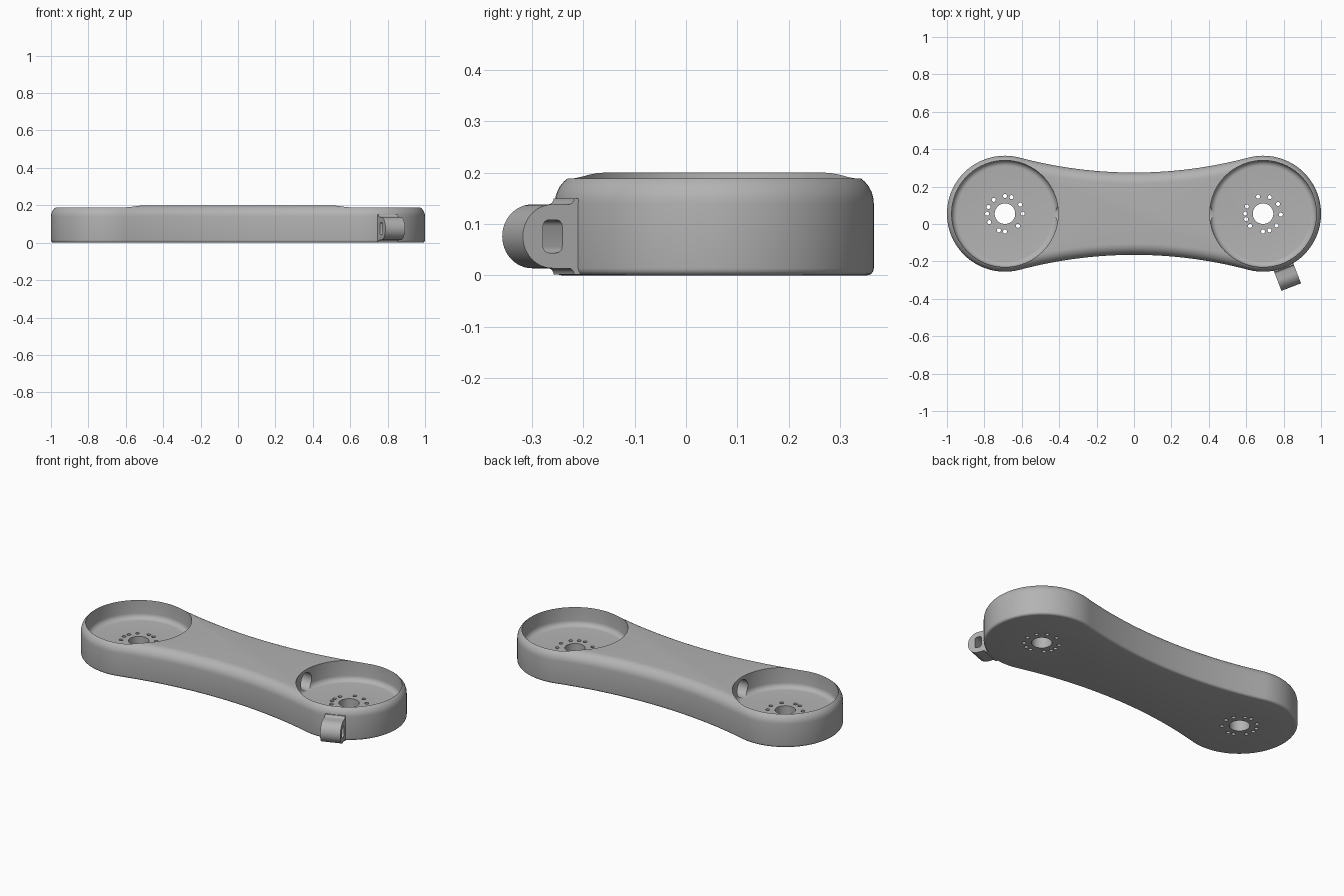
import bpy, bmesh
from math import sin, cos, pi, radians, hypot, atan2, sqrt
from mathutils import Matrix, Vector

cube = bpy.data.objects.get("Cube")
if cube:
    bpy.data.objects.remove(cube)

grey = bpy.data.materials.new("plain_grey")
grey.use_nodes = True
grey.diffuse_color = (0.45, 0.45, 0.45, 1)
grey.node_tree.nodes["Principled BSDF"].inputs["Base Color"].default_value = grey.diffuse_color

CX, CY = 0.69, 0.055              # end centres
R_END, WAIST, HEIGHT = 0.31, 0.22, 0.2
R_POCKET, FLOOR = 0.285, 0.08
R_SIDE = (CX**2 + WAIST**2 - R_END**2) / (2 * (R_END - WAIST))   # concave side arc
SIDE_Y = WAIST + R_SIDE


def loft(name, rings):
    """Closed solid through a list of equal-length point rings."""
    bm = bmesh.new()
    loops = [[bm.verts.new(p) for p in ring] for ring in rings]
    n = len(loops[0])
    for a, b in zip(loops, loops[1:]):
        for i in range(n):
            j = (i + 1) % n
            bm.faces.new((a[i], a[j], b[j], b[i]))
    bm.faces.new(loops[0])
    bm.faces.new(loops[-1])
    bmesh.ops.recalc_face_normals(bm, faces=bm.faces)
    mesh = bpy.data.meshes.new(name)
    bm.to_mesh(mesh)
    bm.free()
    mesh.materials.append(grey)
    ob = bpy.data.objects.new(name, mesh)
    bpy.context.collection.objects.link(ob)
    return ob


def lathe(name, profile, centre, segments):
    """Solid of revolution from (radius, z) points."""
    return loft(name, [[(centre[0] + r * cos(2 * pi * i / segments),
                         centre[1] + r * sin(2 * pi * i / segments), z)
                        for i in range(segments)] for r, z in profile])


def outline(inset, z):
    """Dog-bone outline, drawn in by inset."""
    tangent = atan2(SIDE_Y, -CX)
    pts = []
    for side in (1, -1):
        for i in range(73):                           # round end
            a = -tangent + 2 * tangent * i / 72
            r = R_END - inset
            pts.append((side * (CX + r * cos(a)), CY + side * r * sin(a), z))
        half = atan2(CX, SIDE_Y)
        for i in range(1, 32):                        # concave side
            a = half - 2 * half * i / 32
            r = R_SIDE + inset
            pts.append((side * r * sin(a), CY + side * (SIDE_Y - r * cos(a)), z))
    return pts


def cut(ob, cutters):
    """Subtract the cutters for good, then remove them."""
    for c in cutters:
        mod = ob.modifiers.new("cut", 'BOOLEAN')
        mod.operation, mod.solver, mod.object = 'DIFFERENCE', 'EXACT', c
    graph = bpy.context.evaluated_depsgraph_get()
    mesh = bpy.data.meshes.new_from_object(ob.evaluated_get(graph))
    ob.modifiers.clear()
    ob.data = mesh
    for c in cutters:
        bpy.data.objects.remove(c)


def smooth(ob):
    bpy.ops.object.select_all(action='DESELECT')
    ob.select_set(True)
    bpy.context.view_layer.objects.active = ob
    bpy.ops.object.shade_smooth_by_angle(angle=radians(32))


# Arm body with small lower and large upper rounding
low, top, steps = 0.014, 0.06, 8
rings = []
for i in range(5):
    a = pi / 2 * i / 4
    rings.append(outline(low * (1 - sin(a)), low * (1 - cos(a))))
for i in range(steps + 1):
    a = pi / 2 * i / steps
    rings.append(outline(top * (1 - cos(a)), HEIGHT - top + top * sin(a)))
body = loft("arm_body", rings)

# Pockets with a rounded floor edge, centre holes and rings of small holes
fillet = 0.03
pocket_profile = [(R_POCKET - fillet * (1 - sin(a)), FLOOR + fillet * (1 - cos(a)))
                  for a in (pi / 2 * i / 6 for i in range(7))] + [(R_POCKET, 0.3)]
hole_angles = {
    -1: (90, 68, 31, 0, -43, -90, -110, -152, 180, 158, 129),
    1: (106, 68, 33, -3, -41, -69, -90, -137, -162, 180, 156),
}
cutters = []
for side, angles in hole_angles.items():
    centre = (side * CX, CY)
    cutters.append(lathe("pocket_cutter", pocket_profile, centre, 96))
    cutters.append(lathe("hole_cutter", [(0.055, -0.1), (0.055, 0.15)], centre, 40))
    for deg in angles:
        a = radians(deg)
        spot = (centre[0] + 0.095 * cos(a), centre[1] + 0.095 * sin(a))
        cutters.append(lathe("pin_cutter", [(0.011, -0.1), (0.011, 0.15)], spot, 14))

# Cable bore joining the two pockets
bore = [[(x, CY + 0.05 * cos(2 * pi * i / 32), 0.132 + 0.05 * sin(2 * pi * i / 32))
         for i in range(32)] for x in (-0.5, 0.5)]
cutters.append(loft("bore_cutter", bore))
cut(body, cutters)
smooth(body)

# Cable loop: rounded tab standing out from the end wall, with a slot through it
direction = radians(-69)
frame = Matrix.Translation((CX, CY, 0.076)) @ Matrix.Rotation(direction, 4, 'Z')


def slab(name, profile, half_width):
    return loft(name, [[frame @ Vector((r, w, z)) for r, z in profile]
                       for w in (-half_width, half_width)])


tab = [(0.358 + 0.062 * cos(a), 0.062 * sin(a))
       for a in (-pi / 2 + pi * i / 24 for i in range(25))]
flare = [(0.325 - 0.012 * sin(a), 0.062 + 0.012 * (1 - cos(a)))
         for a in (pi / 2 * i / 4 for i in range(5))] + [(0.295, 0.074)]
tab += flare + [(r, -z) for r, z in reversed(flare)]
loop = slab("cable_loop", tab, 0.056)

slot = []
for k, (sr, sz) in enumerate(((1, 1), (-1, 1), (-1, -1), (1, -1))):
    for i in range(5):
        a = pi / 2 * (k + i / 4)
        slot.append((0.358 + sr * 0.008 + 0.012 * cos(a), sz * 0.02 + 0.012 * sin(a)))
cut(loop, [slab("slot_cutter", slot, 0.1)])
smooth(loop)
